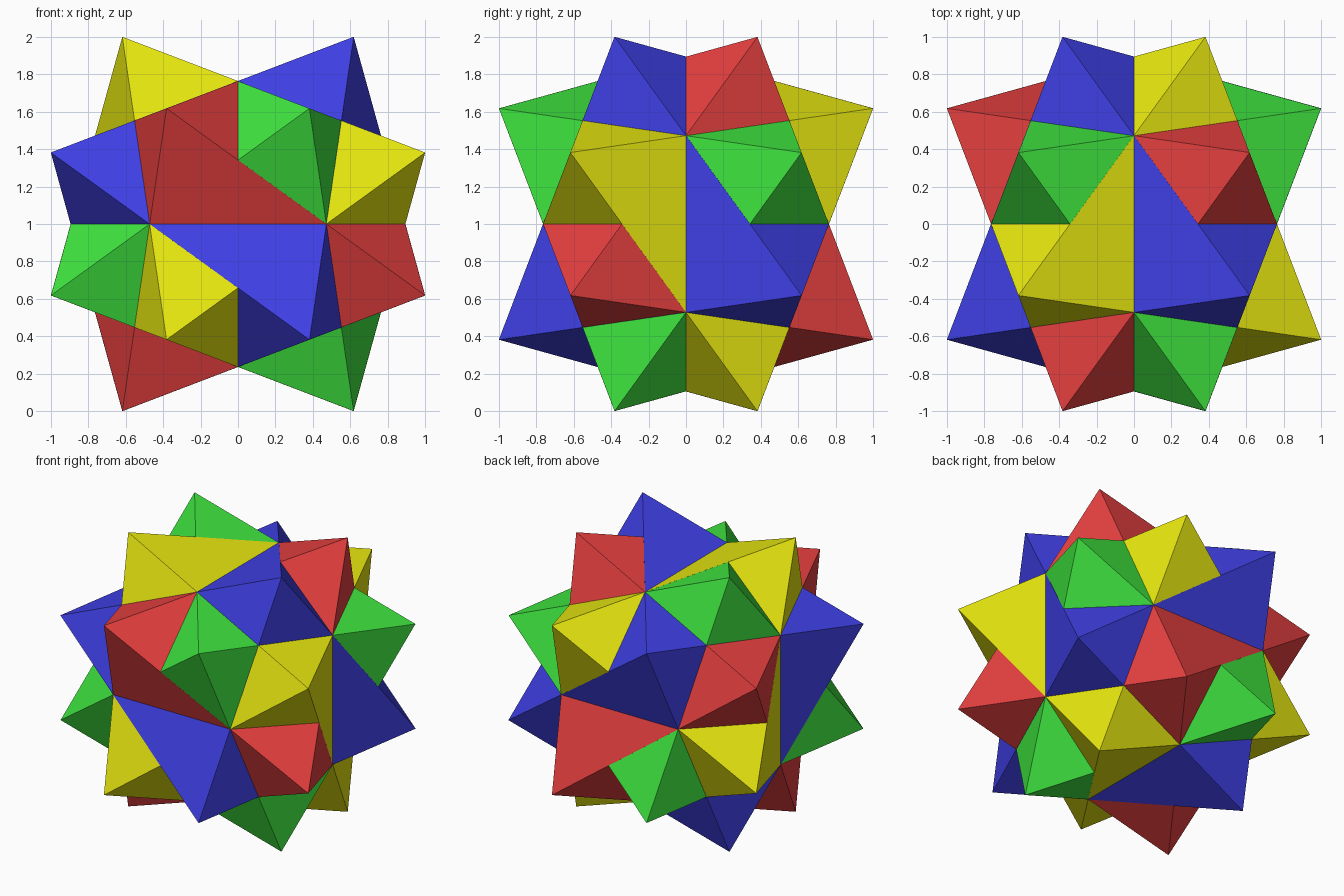
import bpy
import bmesh
from mathutils import Vector

if "Cube" in bpy.data.objects:
    bpy.data.objects.remove(bpy.data.objects["Cube"])

# Golden-ratio proportions of the tips
A = (5 ** 0.5 - 1) / 2      # 0.618
B = A * A                   # 0.382
CENTRE = Vector((0, 0, 1))


def octahedron(name, colour, s, t, rank):
    """Regular octahedron on three perpendicular axes, chosen by signs s and t."""
    axes = [Vector((1, A * s, B * t)),
            Vector((-B * s, 1, -A * s * t)),
            Vector((-A * t, B * s * t, 1))]
    size = 1 + 0.0003 * rank          # hair's-breadth step keeps shared planes apart
    bm = bmesh.new()
    for axis in axes:
        for sign in (1, -1):
            bm.verts.new(CENTRE + axis * sign * size)
    v = list(bm.verts)
    for i in (0, 1):
        for j in (2, 3):
            for k in (4, 5):
                bm.faces.new((v[i], v[j], v[k]))
    bmesh.ops.recalc_face_normals(bm, faces=bm.faces)
    mesh = bpy.data.meshes.new(name)
    bm.to_mesh(mesh)
    bm.free()
    mat = bpy.data.materials.new(name.split("_")[0])
    mat.diffuse_color = (*colour, 1)
    mat.use_nodes = True
    mat.node_tree.nodes["Principled BSDF"].inputs["Base Color"].default_value = mat.diffuse_color
    mesh.materials.append(mat)
    bpy.context.collection.objects.link(bpy.data.objects.new(name, mesh))


# Four interlocking octahedra
octahedron("green_octahedron", (0.05, 0.787, 0.05), 1, 1, 0)
octahedron("red_octahedron", (0.787, 0.05, 0.05), -1, -1, 1)
octahedron("yellow_octahedron", (0.787, 0.787, 0.005), -1, 1, 2)
octahedron("blue_octahedron", (0.05, 0.05, 0.787), 1, -1, 3)
